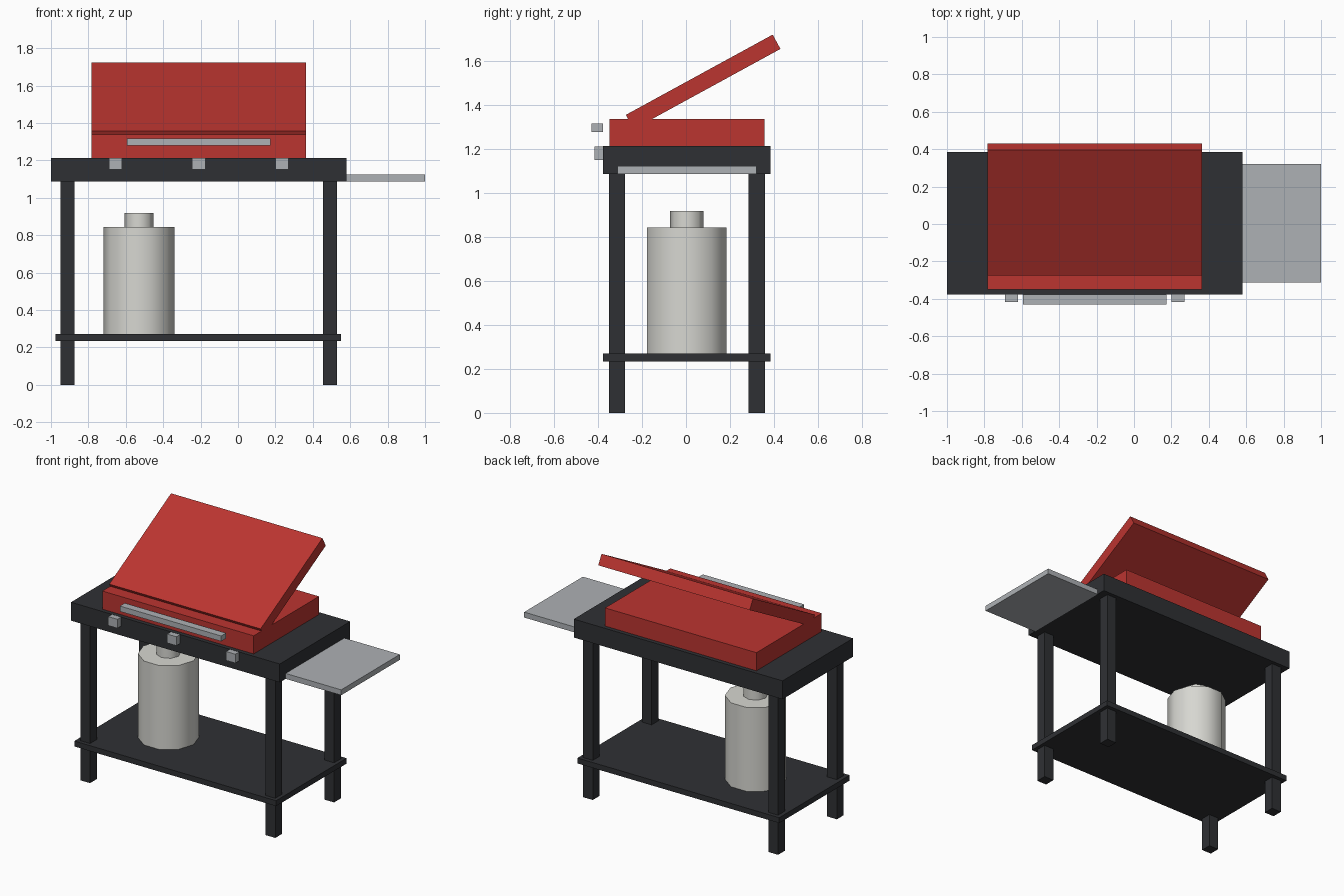
import bpy, math

if "Cube" in bpy.data.objects:
    bpy.data.objects.remove(bpy.data.objects["Cube"])

def material(name, rgb):
    m = bpy.data.materials.new(name)
    m.diffuse_color = (*rgb, 1)
    m.use_nodes = True
    m.node_tree.nodes["Principled BSDF"].inputs["Base Color"].default_value = m.diffuse_color
    return m

BLACK = material("black_metal", (0.028, 0.030, 0.034))
RED = material("red_enamel", (0.50, 0.035, 0.03))
STEEL = material("steel", (0.42, 0.44, 0.46))
TANK = material("tank_paint", (0.68, 0.68, 0.64))

def box(name, x, y, z, mat):
    """Box from (min, max) ranges."""
    bpy.ops.mesh.primitive_cube_add(size=1, location=[(a + b) / 2 for a, b in (x, y, z)])
    ob = bpy.context.object
    ob.name = name
    ob.scale = [b - a for a, b in (x, y, z)]
    bpy.ops.object.transform_apply(location=False, rotation=False, scale=True)
    ob.data.materials.append(mat)
    return ob

def cylinder(name, sides, r, x, y, z, mat):
    """Upright cylinder with its first corner on +x."""
    bpy.ops.mesh.primitive_cylinder_add(vertices=sides, radius=r, depth=z[1] - z[0],
                                        location=(x, y, sum(z) / 2),
                                        rotation=(0, 0, math.pi / 2))
    ob = bpy.context.object
    ob.name = name
    ob.data.materials.append(mat)
    bpy.ops.object.shade_smooth_by_angle(angle=math.radians(50))

CY = 0.004   # middle of the cart in depth
CX = -0.21   # middle of the cart in width

# Cart: top, lower shelf, four legs
depth = (CY - 0.381, CY + 0.381)
box("cart_top", (-1.0, 0.58), depth, (1.088, 1.214), BLACK)
box("lower_shelf", (-0.975, 0.552), depth, (0.234, 0.271), BLACK)
for sx, side in ((-1, "left"), (1, "right")):
    for sy, end in ((-1, "front"), (1, "back")):
        x, y = CX + sx * 0.701, CY + sy * 0.318
        box(f"{end}_{side}_leg", (x - 0.037, x + 0.037), (y - 0.037, y + 0.037),
            (0, 1.088), BLACK)

# Side shelf
box("side_shelf", (0.58, 1.0), (CY - 0.317, CY + 0.317), (1.088, 1.125), STEEL)

# Firebox and open lid
width = (CX - 0.573, CX + 0.573)
box("firebox", width, (CY - 0.353, CY + 0.353), (1.214, 1.338), RED)
lid = box("lid", width, (0.078 - 0.381, 0.078 + 0.381), (1.507 - 0.037, 1.507 + 0.037), RED)
lid.rotation_euler.x = math.radians(28.65)

# Handle and burner knobs
box("handle", (CX - 0.383, CX + 0.383), (-0.43, -0.377), (1.28, 1.317), STEEL)
for i in (-1, 0, 1):
    x = CX + i * 0.446
    box(f"burner_knob_{i + 2}", (x - 0.035, x + 0.035), (-0.416, -0.375), (1.152, 1.213), STEEL)

# Gas tank with valve collar
cylinder("gas_tank", 10, 0.19, -0.529, CY, (0.271, 0.845), TANK)
cylinder("tank_valve", 8, 0.0765, -0.529, CY, (0.845, 0.92), TANK)
